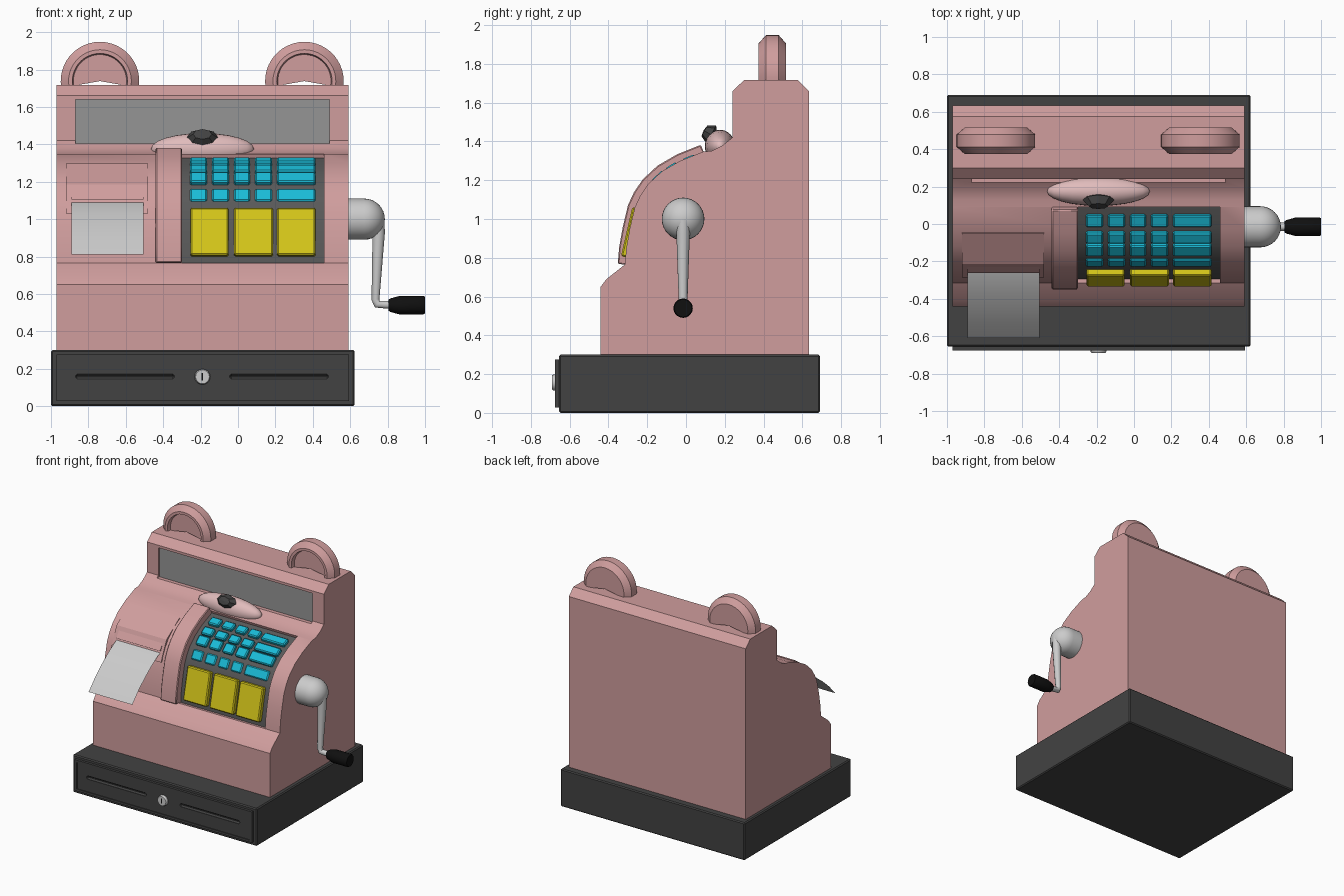
import bpy, bmesh, math
from mathutils import Vector, Matrix

if "Cube" in bpy.data.objects:
    bpy.data.objects.remove(bpy.data.objects["Cube"])


def material(name, r, g, b):
    m = bpy.data.materials.new(name)
    m.diffuse_color = (r, g, b, 1)
    m.use_nodes = True
    m.node_tree.nodes["Principled BSDF"].inputs["Base Color"].default_value = m.diffuse_color
    return m


PINK = material("pink", .63, .34, .34)
PALE = material("pale_pink", .75, .50, .50)
DARK = material("dark_grey", .055, .055, .055)
MID = material("mid_grey", .10, .10, .10)
GLASS = material("window_grey", .30, .30, .30)
STEEL = material("steel", .55, .55, .55)
BLACK = material("black", .005, .005, .005)
CYAN = material("cyan", .01, .50, .68)
YELLOW = material("yellow", .68, .58, .01)


def finish(name, bm, mat, bevel=0, smooth=None):
    bmesh.ops.remove_doubles(bm, verts=bm.verts, dist=1e-5)
    bmesh.ops.recalc_face_normals(bm, faces=bm.faces)
    me = bpy.data.meshes.new(name)
    bm.to_mesh(me)
    bm.free()
    ob = bpy.data.objects.new(name, me)
    bpy.context.collection.objects.link(ob)
    me.materials.append(mat)
    if bevel:
        b = ob.modifiers.new("bevel", 'BEVEL')
        b.width, b.segments, b.limit_method = bevel, 1, 'ANGLE'
    if smooth:
        shade(ob, smooth)
    return ob


def select(ob):
    bpy.ops.object.select_all(action='DESELECT')
    ob.select_set(True)
    bpy.context.view_layer.objects.active = ob


def shade(ob, angle=30):
    select(ob)
    bpy.ops.object.shade_smooth_by_angle(angle=math.radians(angle))


def prism(name, prof, x0, x1, mat, **kw):
    """Extrude a (y, z) outline along x."""
    bm = bmesh.new()
    a = [bm.verts.new((x0, y, z)) for y, z in prof]
    b = [bm.verts.new((x1, y, z)) for y, z in prof]
    bm.faces.new(a)
    bm.faces.new(b)
    for i in range(len(a)):
        j = (i + 1) % len(a)
        bm.faces.new((a[i], a[j], b[j], b[i]))
    return finish(name, bm, mat, **kw)


def box(name, x0, x1, y0, y1, z0, z1, mat, **kw):
    return prism(name, [(y0, z0), (y1, z0), (y1, z1), (y0, z1)], x0, x1, mat, **kw)


def lathe(name, prof, loc, axis, n, mat, a0=0, a1=360, smooth=40):
    """Turn a (radius, height) outline around the x or y axis."""
    bm = bmesh.new()
    rows = []
    for i in range(n + 1):
        t = math.radians(a0 + (a1 - a0) * i / n)
        c, s = math.cos(t), math.sin(t)
        rows.append([bm.verts.new((h, r * c, r * s) if axis == 'X' else (r * c, h, r * s))
                     for r, h in prof])
    for p, q in zip(rows, rows[1:]):
        for k in range(len(prof) - 1):
            bm.faces.new((p[k], p[k + 1], q[k + 1], q[k]))
    ob = finish(name, bm, mat, smooth=smooth)
    ob.location = loc
    return ob


def cut(ob, cutter):
    cutter.hide_render = True
    m = ob.modifiers.new("cut", 'BOOLEAN')
    m.operation, m.object, m.solver = 'DIFFERENCE', cutter, 'EXACT'
    select(ob)
    bpy.ops.object.modifier_apply(modifier=m.name)
    bpy.data.objects.remove(cutter)


def offset(path, d):
    """Shift the front curve outward by d."""
    out = []
    for i, p in enumerate(path):
        t = Vector(path[min(i + 1, len(path) - 1)]) - Vector(path[max(i - 1, 0)])
        t.normalize()
        out.append((p[0] - t.y * d, p[1] + t.x * d))
    return out


# Housing with its curved front
CURVE = [(-.315, .765), (-.308, .85), (-.29, .95), (-.264, 1.06), (-.236, 1.12),
         (-.195, 1.18), (-.125, 1.245), (-.03, 1.30), (.09, 1.348)]
body = prism("housing", [(-.44, .29), (-.44, .65), (-.41, .69)] + CURVE +
             [(.13, 1.35), (.19, 1.38), (.24, 1.42), (.24, 1.66), (.30, 1.716), (.576, 1.716),
              (.633, 1.66), (.633, .29)], -.97, .59, PINK)

# Recesses for the keypad and the display window
cut(body, prism("keypad_cutter", offset(CURVE, -.025) + offset(CURVE, .06)[::-1], -.30, .46, PINK))
cut(body, box("window_cutter", -.87, .49, .2, .26, 1.405, 1.64, PINK))
shade(body, 25)
prism("keypad_panel", offset(CURVE, -.05) + offset(CURVE, -.022)[::-1], -.30, .46, MID, smooth=25)
box("display_window", -.87, .49, .252, .27, 1.405, 1.64, GLASS)

# Raised strip beside the keys
prism("divider_strip", offset(CURVE, -.02) + offset(CURVE, .037)[::-1], -.44, -.30, PINK,
      bevel=.006, smooth=25)


# Keys laid along the curve
def key(name, x0, x1, y, z, deg, length, mat):
    w, l, t = (x1 - x0) / 2, length / 2, .045
    bm = bmesh.new()
    bmesh.ops.create_cube(bm, size=1, matrix=Matrix.Diagonal((w * 2, l * 2, t, 1)))
    ob = finish(name, bm, mat, bevel=.008)
    ob.matrix_world = (Matrix.Translation(((x0 + x1) / 2, y, z)) @
                       Matrix.Rotation(math.radians(deg), 4, 'X') @
                       Matrix.Translation((0, 0, -t / 2)))


COLS = [(-.257, -.166), (-.139, -.048), (-.021, .064), (.091, .182), (.209, .415)]
ROWS = [(.012, 1.321, 22, .068), (-.08, 1.277, 33, .066), (-.149, 1.227, 43, .078),
        (-.213, 1.132, 60, .076)]
for r, (y, z, deg, length) in enumerate(ROWS):
    for c, (x0, x1) in enumerate(COLS):
        key(f"key_{r}_{c}", x0, x1, y, z, deg, length, CYAN)
for c, (x0, x1) in enumerate([(-.254, -.05), (-.021, .187), (.209, .415)]):
    key(f"large_key_{c}", x0, x1, -.306, .935, 77, .26, YELLOW)

# Receipt printer cover, slot lip and paper
prism("printer_cover", [(-.05, 1.297), (-.215, 1.185), (-.285, 1.03), (-.2, 1.03), (0, 1.2)],
      -.92, -.48, PINK)
prism("slot_lip", [(-.205, 1.19), (-.262, 1.105), (-.22, 1.10), (-.18, 1.17)], -.89, -.505, PINK)
bm = bmesh.new()
path = [(-.235, 1.10), (-.29, 1.075), (-.37, 1.025), (-.45, .965), (-.53, .895), (-.61, .81)]
edge = [[bm.verts.new((x, y, z)) for y, z in path] for x in (-.89, -.505)]
for i in range(len(path) - 1):
    bm.faces.new((edge[0][i], edge[0][i + 1], edge[1][i + 1], edge[1][i]))
finish("receipt_paper", bm, STEEL, smooth=40)

# Crest and faceted gem under the window
bm = bmesh.new()
bmesh.ops.create_uvsphere(bm, u_segments=24, v_segments=12, radius=1,
                          matrix=Matrix.Translation((-.19, .175, 1.375)) @
                          Matrix.Rotation(math.pi / 2, 4, 'Y') @
                          Matrix.Diagonal((.085, .078, .275, 1)))
finish("crest", bm, PALE, smooth=40)
gem = lathe("crest_gem", [(0, -.045), (.05, -.04), (.085, 0), (0, .04)],
            (-.19, .13, 1.435), 'Y', 8, DARK, smooth=None)
gem.scale.z = .62
gem.rotation_euler.x = -.5

# Two arched ornaments on top
ARCH = [(0, -.04), (.142, -.04), (.148, -.07), (.168, -.07), (.21, -.033), (.21, .033),
        (.168, .07), (0, .07)]
for side, x in (("left", -.738), ("right", .355)):
    lathe(f"top_arch_{side}", ARCH, (x, .445, 1.738), 'Y', 24, PINK, -10, 190, smooth=25)

# Crank: hub, bent tapering arm and grip
dome = [(.11 * math.cos(t), .085 + .11 * math.sin(t))
        for t in [math.pi / 2 * i / 8 for i in range(9)]]
lathe("crank_hub", [(0, -.02), (.11, -.02)] + dome, (.59, -.015, 1.0), 'X', 32, STEEL)
cu = bpy.data.curves.new("crank_arm", 'CURVE')
cu.dimensions, cu.bevel_depth, cu.bevel_resolution, cu.use_fill_caps = '3D', .03, 3, True
sp = cu.splines.new('POLY')
PTS = [(.75, 1.0, 1.2), (.752, .92, 1.15), (.735, .57, .75), (.745, .545, .75), (.83, .54, .75)]
sp.points.add(len(PTS) - 1)
for p, (x, z, r) in zip(sp.points, PTS):
    p.co, p.radius = (x, -.015, z, 1), r
arm = bpy.data.objects.new("crank_arm", cu)
bpy.context.collection.objects.link(arm)
cu.materials.append(STEEL)
select(arm)
bpy.ops.object.convert(target='MESH')
shade(arm, 40)
lathe("crank_grip", [(0, 0), (.03, 0), (.036, .01), (.05, .06), (.05, .185), (.045, .195), (0, .195)],
      (.805, -.015, .54), 'X', 20, BLACK)

# Cash drawer base with front panel, grooves and lock
box("drawer_base", -1, .624, -.655, .69, 0, .30, DARK, bevel=.008)
front = box("drawer_front", -.97, .594, -.675, -.64, .028, .275, DARK)
cut(front, box("panel_cutter", -.95, .574, -.70, -.668, .045, .258, DARK))
for x in (-.87, -.045):
    cut(front, box("groove_cutter", x, x + .53, -.70, -.655, .145, .172, DARK, bevel=.01))
lock = lathe("drawer_lock", [(0, 0), (.042, 0), (.042, -.022), (.037, -.03), (0, -.03)],
             (-.19, -.66, .157), 'Y', 16, STEEL, smooth=30)
box("keyhole", -.194, -.186, -.6905, -.685, .137, .177, BLACK)
